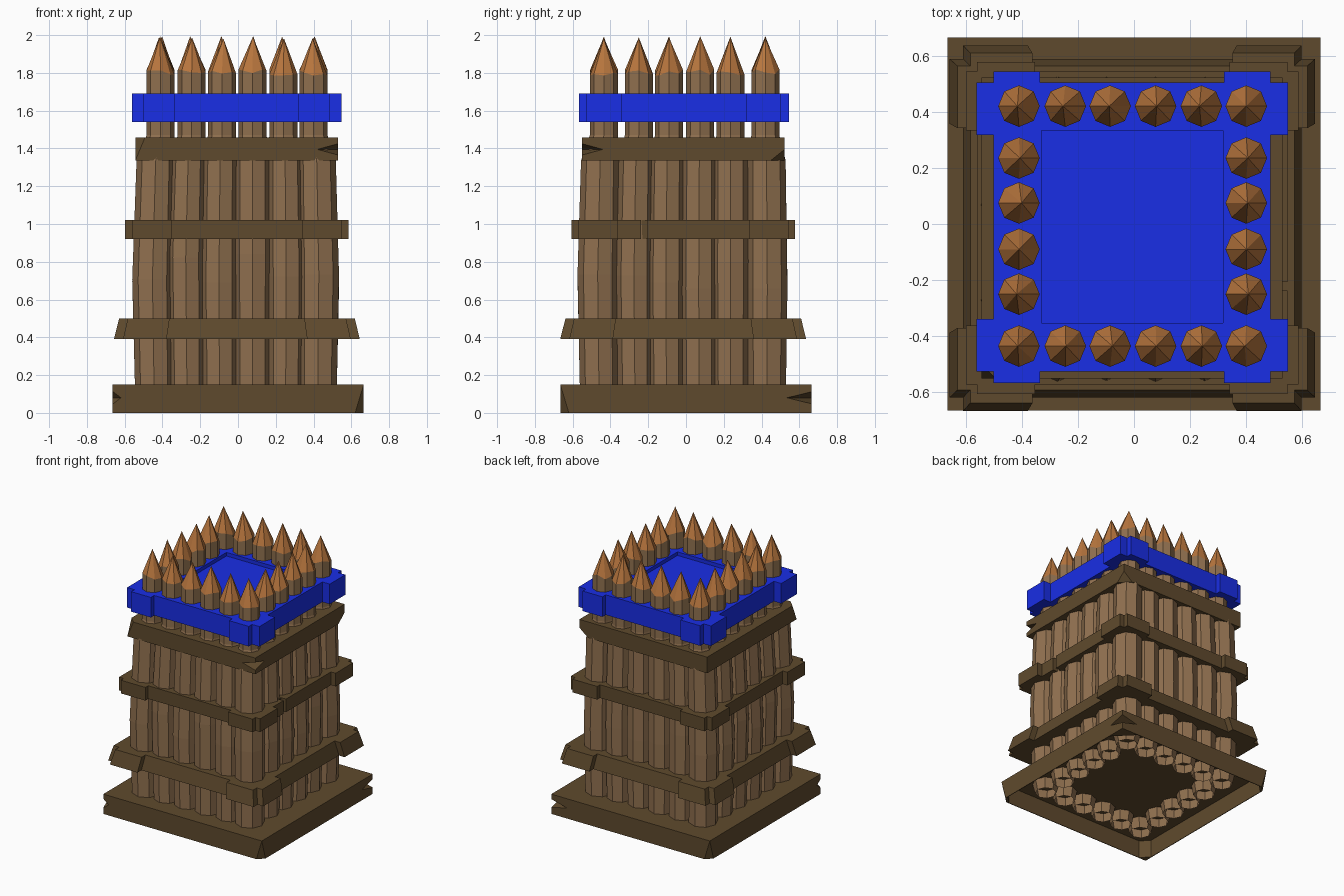
import bpy, bmesh, math, random

if "Cube" in bpy.data.objects:
    bpy.data.objects.remove(bpy.data.objects["Cube"])
random.seed(4)


def mat(name, rgb):
    m = bpy.data.materials.new(name)
    lin = [((c / 255 + 0.055) / 1.055) ** 2.4 for c in rgb]
    m.diffuse_color = (*lin, 1)
    m.use_nodes = True
    m.node_tree.nodes["Principled BSDF"].inputs["Base Color"].default_value = m.diffuse_color
    return m


LOG = mat("log_brown", (144, 112, 79))
TIP = mat("fresh_cut_orange", (184, 118, 62))
DARK = mat("dark_plank", (95, 74, 45))
BLUE = mat("team_blue", (25, 46, 230))


def finish(name, bm, *mats):
    bmesh.ops.recalc_face_normals(bm, faces=bm.faces)
    me = bpy.data.meshes.new(name)
    bm.to_mesh(me)
    bm.free()
    for m in mats:
        me.materials.append(m)
    ob = bpy.data.objects.new(name, me)
    bpy.context.collection.objects.link(ob)
    return ob


def prism(name, pts, z0, z1, m, top=1.0):
    """Extrude a plan outline from z0 to z1, scaling the top."""
    bm = bmesh.new()
    lo = [bm.verts.new((x, y, z0)) for x, y in pts]
    hi = [bm.verts.new((x * top, y * top, z1)) for x, y in pts]
    bm.faces.new(lo)
    bm.faces.new(hi)
    n = len(pts)
    for i in range(n):
        j = (i + 1) % n
        bm.faces.new((lo[i], lo[j], hi[j], hi[i]))
    return finish(name, bm, m)


def rect(x0, x1, y0, y1):
    return [(x0, y0), (x1, y0), (x1, y1), (x0, y1)]


def bracketed(ax, ay, b, c, ox, oy):
    """Rectangle of half-size ax, ay, with corner blocks out to b, from c."""
    pts = []
    for k in range(4):
        p, q = (ax, ay) if k % 2 == 0 else (ay, ax)
        co, si = round(math.cos(k * math.pi / 2)), round(math.sin(k * math.pi / 2))
        corner = [(p, c), (b, c), (b, q), (p, q), (p, b), (c, b), (c, q)]
        pts += [(x * co - y * si + ox, x * si + y * co + oy) for x, y in corner]
    return pts


def cut(ob, cutter):
    cutter.hide_render = True
    md = ob.modifiers.new("cut", "BOOLEAN")
    md.operation, md.solver, md.object = "DIFFERENCE", "EXACT", cutter
    bpy.context.view_layer.objects.active = ob
    bpy.ops.object.modifier_apply(modifier=md.name)
    bpy.data.objects.remove(cutter)


def chip(ob, at, rx, rz):
    """Octahedral chip knocked out of a corner."""
    bm = bmesh.new()
    ring = [bm.verts.new((at[0] + dx * rx, at[1] + dy * rx, at[2]))
            for dx, dy in ((1, 0), (0, 1), (-1, 0), (0, -1))]
    for s in (1, -1):
        apex = bm.verts.new((at[0], at[1], at[2] + s * rz))
        for i in range(4):
            bm.faces.new((ring[i], ring[(i + 1) % 4], apex))
    cut(ob, finish("chip_cutter", bm))


# sharpened logs: 8-sided, open at the foot, spreading outward below the platform
def log(x, y, corner=False):
    # rows of (height, spread, radius)
    rows = [(0.06, 0.8, 0.076), (0.15, 0.8, 0.092), (0.75, 1.0, 0.097),
            (1.335, 0.6, 0.092), (1.47, 0.0, 0.074), (1.805, 0.0, 0.074)]
    bm = bmesh.new()
    prev = None
    for z, k, r in rows:
        if corner and 0.1 < z < 1.4:
            r *= 1.1
            k *= 0.9
        if z == 0.75:
            z += random.uniform(-0.1, 0.1)
        cx = x + k * (x / 0.41 * 0.040 - 0.008)
        cy = y + k * (y / 0.43 * 0.024 - 0.012)
        ring = []
        for i in range(8):
            a = i * math.pi / 4
            dz = random.uniform(-0.02, 0.015) if z > 1.8 else 0
            ring.append(bm.verts.new((cx + r * math.cos(a), cy + r * math.sin(a), z + dz)))
        if prev:
            for i in range(8):
                j = (i + 1) % 8
                bm.faces.new((prev[i], prev[j], ring[j], ring[i]))
        prev = ring
    apex = bm.verts.new((x + random.uniform(-.01, .01), y, 1.985 + random.uniform(-.005, .01)))
    for i in range(8):
        bm.faces.new((prev[i], prev[(i + 1) % 8], apex)).material_index = 1
    finish("sharpened_log", bm, LOG, TIP)


xs = [-0.41, -0.245, -0.085, 0.077, 0.24, 0.40]
for i, x in enumerate(xs):
    log(x, 0.42, i in (0, 5))
    log(x, -0.435, i in (0, 5))
for y in (0.235, 0.075, -0.09, -0.25):
    log(-0.41, y)
    log(0.40, y)

# base: thin-walled tray open at the bottom, solid at its chipped corners
H, W = 0.665, 0.66
base = prism("base_frame", rect(-H, H, -H, H), 0, 0.15, DARK)
hollow = [(-W + .06, -W), (W - .06, -W), (W, -W + .06), (W, W - .14),
          (W - .14, W), (-W + .06, W), (-W, W - .06), (-W, -W + .06)]
cut(base, prism("base_hollow", hollow, -0.1, 0.135, DARK))
chip(base, (-H, -H, 0.08), 0.045, 0.035)
chip(base, (H, H, 0.08), 0.13, 0.032)
chip(base, (H, -H, 0.0), 0.045, 0.149)
chip(base, (-H, H, 0.0), 0.045, 0.149)

# lower band: sloping sides
prism("lower_band", bracketed(0.603, 0.603, 0.651, 0.372, -0.006, -0.015), 0.39, 0.5, DARK, 0.958)

# middle band with a split on the right side
middle = prism("middle_band", bracketed(0.553, 0.558, 0.592, 0.347, -0.006, -0.014), 0.92, 1.02, DARK)
cut(middle, prism("split_cutter", rect(0.505, 0.7, -0.237, -0.207), 0.8, 1.1, DARK))

# upper band: plain square with chipped corners
upper = prism("upper_band", rect(-0.543, 0.53, -0.55, 0.522), 1.335, 1.457, DARK)
chip(upper, (0.53, -0.55, 1.395), 0.11, 0.03)
chip(upper, (-0.543, -0.55, 1.457), 0.05, 0.12)
chip(upper, (0.53, 0.522, 1.335), 0.075, 0.06)

# blue platform with a sunken floor
platform = prism("platform", bracketed(0.493, 0.515, 0.555, 0.328, -0.007, -0.011), 1.54, 1.692, BLUE)
cut(platform, prism("floor_cutter", rect(-0.33, 0.318, -0.352, 0.333), 1.665, 1.8, BLUE))
